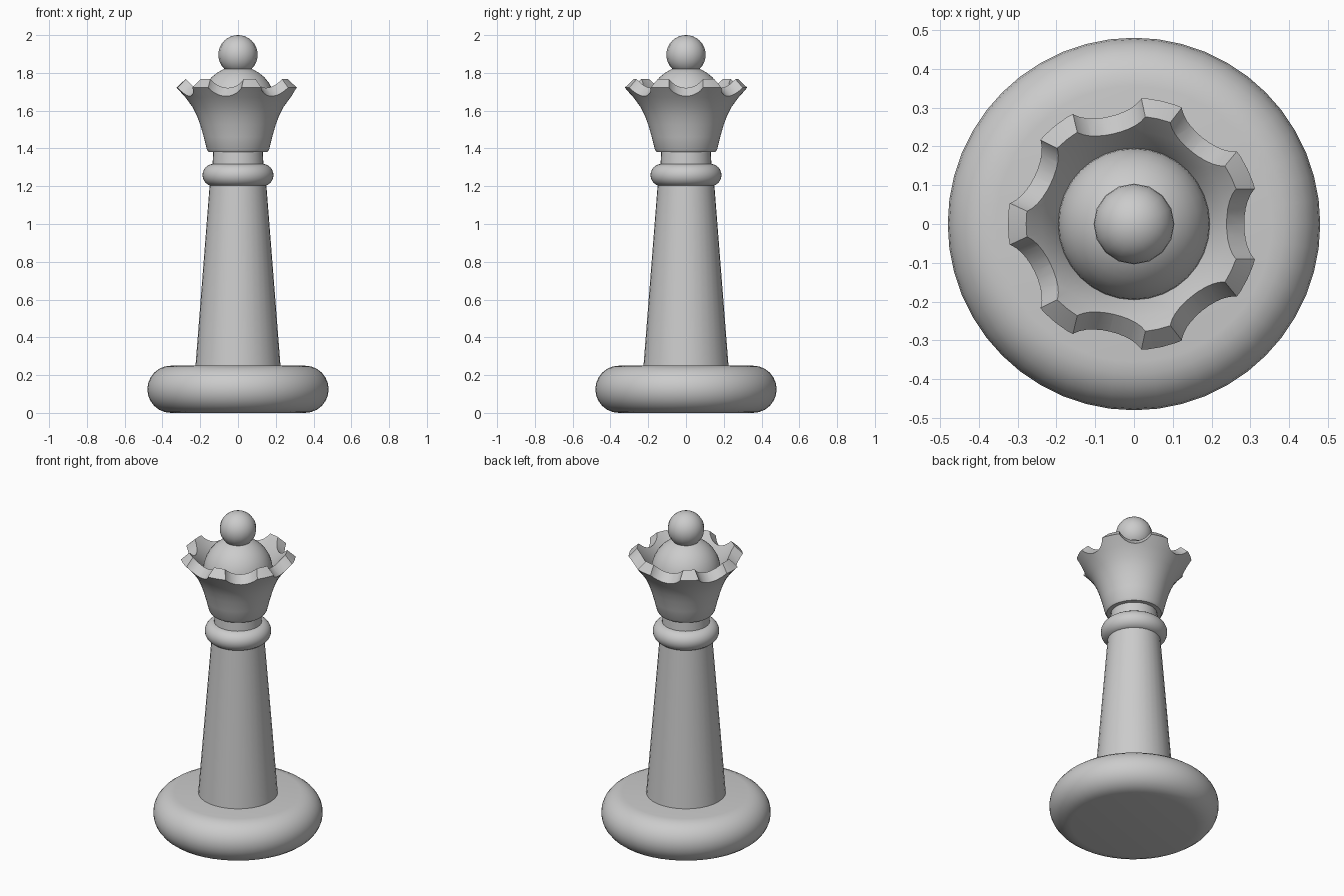
import bpy, bmesh, math
from mathutils import Vector, Matrix

cube = bpy.data.objects.get("Cube")
if cube:
    bpy.data.objects.remove(cube, do_unlink=True)

grey = bpy.data.materials.new("piece_grey")
grey.use_nodes = True
colour = (0.6, 0.6, 0.6, 1)
grey.diffuse_color = colour
grey.node_tree.nodes["Principled BSDF"].inputs["Base Color"].default_value = colour


def finish(name, bm):
    mesh = bpy.data.meshes.new(name)
    bmesh.ops.recalc_face_normals(bm, faces=bm.faces)
    bm.to_mesh(mesh)
    bm.free()
    mesh.materials.append(grey)
    obj = bpy.data.objects.new(name, mesh)
    bpy.context.collection.objects.link(obj)
    return obj


def smooth(obj, angle=40):
    bpy.ops.object.select_all(action="DESELECT")
    obj.select_set(True)
    bpy.context.view_layer.objects.active = obj
    bpy.ops.object.shade_smooth_by_angle(angle=math.radians(angle))


def lathe(name, profile, sides=32):
    """Spin a profile of (radius, height) points into a closed solid."""
    bm = bmesh.new()
    verts = [bm.verts.new((r, 0, z)) for r, z in profile]
    edges = [bm.edges.new(pair) for pair in zip(verts, verts[1:])]
    bmesh.ops.spin(bm, geom=verts + edges, cent=(0, 0, 0), axis=(0, 0, 1),
                   angle=math.tau, steps=sides, use_merge=True)
    bmesh.ops.remove_doubles(bm, verts=bm.verts, dist=0.0001)
    return finish(name, bm)


def rounded_disc(name, radius, low, high, steps=12):
    """Flat disc with a half-round rim."""
    half = (high - low) / 2
    rim = [(radius - half + half * math.cos(a), low + half + half * math.sin(a))
           for a in (math.pi * (i / steps - 0.5) for i in range(steps + 1))]
    smooth(lathe(name, [(0, low)] + rim + [(0, high)], 48))


def ball(name, radius, height, sides, rings):
    bm = bmesh.new()
    bmesh.ops.create_uvsphere(bm, u_segments=sides, v_segments=rings, radius=radius,
                              matrix=Matrix.Translation((0, 0, height)))
    smooth(finish(name, bm))


# Base, tapering stem, collar and neck
rounded_disc("base", 0.48, 0, 0.25)
smooth(lathe("stem", [(0, 0.2), (0.229, 0.2), (0.149, 1.22), (0, 1.22)]))
rounded_disc("collar", 0.188, 1.2, 1.318)
smooth(lathe("neck", [(0, 1.28), (0.137, 1.28), (0.13, 1.4), (0, 1.4)]))

# Flared hollow crown
crown = lathe("crown", [
    (0, 1.38), (0.155, 1.38), (0.165, 1.395), (0.181, 1.46), (0.2, 1.526),
    (0.217, 1.572), (0.24, 1.618), (0.278, 1.67), (0.325, 1.722),
    (0.278, 1.767), (0.238, 1.72), (0.2, 1.665), (0.175, 1.61), (0.15, 1.53), (0, 1.53)], 56)

# Seven round notches cut square to the flared rim
bm = bmesh.new()
NOTCHES = 7
for i in range(NOTCHES):
    spin = Matrix.Rotation(math.tau * i / NOTCHES, 4, "Z")
    tilt = Vector((0.72, 0, -0.69)).to_track_quat("Z", "Y").to_matrix().to_4x4()
    place = spin @ Matrix.Translation((0.335, 0, 1.775)) @ tilt
    bmesh.ops.create_cone(bm, cap_ends=True, segments=32, radius1=0.106, radius2=0.106,
                          depth=0.24, matrix=place)
cutter = finish("notch_cutter", bm)
cut = crown.modifiers.new("notches", "BOOLEAN")
cut.operation = "DIFFERENCE"
cut.solver = "EXACT"
cut.object = cutter
bpy.context.view_layer.update()
carved = bpy.data.meshes.new_from_object(
    crown.evaluated_get(bpy.context.evaluated_depsgraph_get()))
crown.modifiers.clear()
crown.data = carved
bpy.data.objects.remove(cutter, do_unlink=True)
smooth(crown, 35)

# Domed head and finial
ball("dome", 0.197, 1.638, 32, 16)
ball("finial", 0.104, 1.896, 16, 16)
